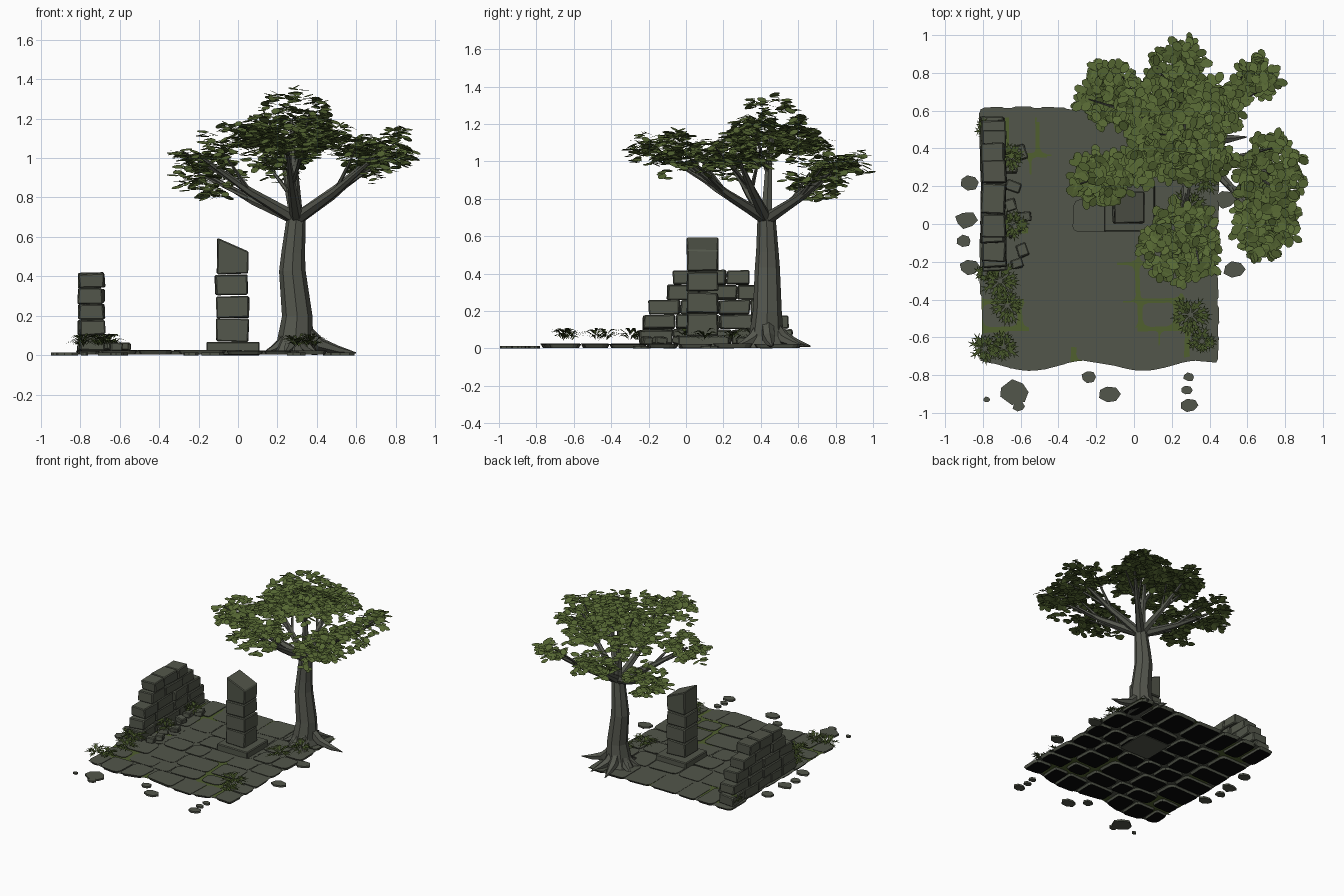
import bpy, bmesh, math, random
from mathutils import Vector, Matrix, Euler

random.seed(7)
U = random.uniform
if "Cube" in bpy.data.objects:
    bpy.data.objects.remove(bpy.data.objects["Cube"])


def material(name, r, g, b):
    m = bpy.data.materials.new(name)
    m.use_nodes = True
    m.diffuse_color = (r, g, b, 1)
    m.node_tree.nodes["Principled BSDF"].inputs["Base Color"].default_value = (r, g, b, 1)
    return m


STONE = material("grey stone", 0.085, 0.093, 0.069)
DARK = material("dark underside", 0.002, 0.002, 0.002)
BARK = material("grey bark", 0.09, 0.095, 0.076)
LEAF = material("leaf green", 0.095, 0.14, 0.034)
FERN = material("fern green", 0.06, 0.09, 0.022)
MOSS = material("moss green", 0.08, 0.115, 0.028)


def finish(bm, name, *mats):
    mesh = bpy.data.meshes.new(name)
    bm.to_mesh(mesh)
    bm.free()
    ob = bpy.data.objects.new(name, mesh)
    bpy.context.collection.objects.link(ob)
    for m in mats:
        mesh.materials.append(m)


def block(bm, centre, size, turn=(0, 0, 0), drop=0, jitter=0.004, bevel=0.006):
    """Chipped stone block; drop lowers the top on the +x side."""
    tmp = bmesh.new()
    bmesh.ops.create_cube(tmp, size=1)
    for v in tmp.verts:
        low = drop if v.co.x > 0 and v.co.z > 0 else 0
        v.co = Vector([c * s + U(-jitter, jitter) for c, s in zip(v.co, size)])
        v.co.z -= low
    bmesh.ops.bevel(tmp, geom=tmp.edges[:], offset=bevel, segments=1, affect='EDGES')
    tmp.transform(Matrix.Translation(centre) @ Euler(turn).to_matrix().to_4x4())
    mesh = bpy.data.meshes.new("tmp")
    tmp.to_mesh(mesh)
    tmp.free()
    bm.from_mesh(mesh)
    bpy.data.meshes.remove(mesh)


def prism(bm, top, z0, z1, shrink=1.0):
    """Flat slab from an outline, with a narrower underside."""
    c = sum((Vector(p) for p in top), Vector((0, 0))) / len(top)
    up = [bm.verts.new((x, y, z1)) for x, y in top]
    down = [bm.verts.new((c.x + (x - c.x) * shrink, c.y + (y - c.y) * shrink, z0)) for x, y in top]
    bm.faces.new(up)
    base = bm.faces.new(down[::-1])
    for i in range(len(up)):
        j = (i + 1) % len(up)
        bm.faces.new((up[i], down[i], down[j], up[j]))
    return base


def tube(bm, path, radii, sides=7):
    """Tapered faceted limb along a path."""
    pts = [Vector(p) for p in path]
    rings = []
    for i, (p, r) in enumerate(zip(pts, radii)):
        d = pts[min(i + 1, len(pts) - 1)] - pts[max(i - 1, 0)]
        q = Vector((0, 0, 1)).rotation_difference(d)
        rings.append([bm.verts.new(p + q @ Vector((r * math.cos(a), r * math.sin(a), 0)))
                      for a in (math.tau * k / sides for k in range(sides))])
    for a, b in zip(rings, rings[1:]):
        for k in range(sides):
            n = (k + 1) % sides
            bm.faces.new((a[k], a[n], b[n], b[k]))
    bm.faces.new(rings[0][::-1])
    bm.faces.new(rings[-1])


def warp(x, y):
    """Uneven front and back edges of the floor."""
    wave = 0.027 * math.cos(10.5 * (x + 0.25)) if y < -0.65 else 0.006 * math.sin(8 * x)
    return x + 0.005 * math.sin(9 * y), y + wave


# Mossy places on the floor: x, y, radius
spots = [(-.6, .42, .16), (.1, -.42, .16), (-.28, -.71, .07), (.24, -.6, .12), (0, -.25, .1),
         (-.65, 0, .1), (-.7, -.5, .15), (-.12, .6, .1), (.4, .5, .12)]


def mossy(x, y):
    return any(math.hypot(x - a, y - b) < r for a, b, r in spots)


# Paving stones with clipped corners, set wider apart in the moss
rows = [0.62, 0.36, 0.14, -0.04, -0.21, -0.41, -0.56, -0.755]
cuts = [(-.67, -.51, -.34, -.1, .12, .3), (-.55, -.36, -.16, .1, .28), (-.53, -.33, -.12, .14, .3),
        (-.53, -.33, -.17, .03, .24), (-.52, -.28, .02, .25), (-.61, -.37, -.23, .03, .22),
        (-.7, -.51, -.32, -.06, .13, .28)]
bm = bmesh.new()
for y1, y0, inner in zip(rows, rows[1:], cuts):
    xs = (-0.82,) + inner + (0.45,)
    for x0, x1 in zip(xs, xs[1:]):
        l, r, b, t = [s * (U(.009, .016) if mossy(x, y) else U(.003, .006)) + e for s, e, x, y in (
            (1, x0, x0, (y0 + y1) / 2), (-1, x1, x1, (y0 + y1) / 2),
            (1, y0, (x0 + x1) / 2, y0), (-1, y1, (x0 + x1) / 2, y1))]
        outline = []
        for x, y, sx, sy in ((l, b, 1, 1), (r, b, -1, 1), (r, t, -1, -1), (l, t, 1, -1)):
            c = U(.018, .04)
            arc = [(x + sx * c, y), (x + sx * c * .3, y + sy * c * .3), (x, y + sy * c)]
            outline += arc[::-1] if sx == sy else arc
        base = prism(bm, [warp(*p) for p in outline], 0.003, U(0.021, 0.026), 0.88)
        base.material_index = 1
finish(bm, "paving_stones", STONE, DARK)

# Bedding between the stones, mossy in places
bm = bmesh.new()
bmesh.ops.create_grid(bm, x_segments=50, y_segments=54, size=0.5)
for v in bm.verts:
    x, y = warp(v.co.x * 1.25 - 0.185, v.co.y * 1.36 - 0.07)
    v.co = (x, y, 0.018)
for f in bm.faces:
    p = f.calc_center_median()
    f.material_index = mossy(p.x, p.y)
finish(bm, "floor_bedding", STONE, MOSS)

# Broken wall, stepped at both ends
bm = bmesh.new()
courses = [(-.25, .57), (-.23, .55), (-.2, .5), (-.1, .43), (-.07, .34)]
for i, (a, b) in enumerate(courses):
    n = 5 - (i + 1) // 2
    edges = [a + (b - a) * (k + (U(-.15, .15) if 0 < k < n else 0)) / n for k in range(n + 1)]
    for y0, y1 in zip(edges, edges[1:]):
        block(bm, (-0.745 + U(-.006, .006), (y0 + y1) / 2, 0.063 + 0.079 * i),
              (0.125, y1 - y0 - 0.004, 0.076), (U(-.03, .03), U(-.03, .03), U(-.05, .05)))
finish(bm, "ruined_wall", STONE)

# Fallen bricks beside the wall
bm = bmesh.new()
for x, y in [(-.64, -.03), (-.58, .04), (-.59, -.14), (-.64, .2), (-.6, .38), (-.65, .3), (-.66, .1), (-.62, -.21)]:
    block(bm, (x, y, 0.042), (U(.06, .08), U(.05, .08), 0.04), (U(-.1, .1), U(-.1, .1), U(-.6, .6)))
finish(bm, "fallen_bricks", STONE)

# Pillar with a plinth and a slanted broken top
bm = bmesh.new()
block(bm, (-0.025, 0.095, 0.034), (0.27, 0.27, 0.068), jitter=0.001)
for z0, z1, dx in [(.07, .185, .0), (.19, .30, .004), (.305, .41, -.003)]:
    block(bm, (-0.03 + dx, 0.088, (z0 + z1) / 2), (0.165, 0.165, z1 - z0), (0, U(-.02, .02), U(-.03, .03)))
block(bm, (-0.027, 0.088, 0.505), (0.158, 0.165, 0.185), drop=0.07)
finish(bm, "broken_pillar", STONE)

# Loose flat stones around the floor
bm = bmesh.new()
for x, y, r in [(-.78, -.93, .02), (-.63, -.89, .08), (-.61, -.965, .035), (-.24, -.81, .04), (-.13, -.9, .06),
                (.29, -.81, .03), (.28, -.88, .032), (.29, -.96, .05), (.53, -.24, .06), (.48, .13, .06),
                (-.87, .22, .055), (-.89, .02, .06), (-.9, -.09, .04), (-.87, -.23, .055)]:
    ring = [(x + r * U(.8, 1.1) * math.cos(a), y + 0.8 * r * U(.8, 1.1) * math.sin(a))
            for a in (math.tau * k / 7 for k in range(7))]
    prism(bm, ring, 0, 0.014)
finish(bm, "loose_stones", STONE)

# Trunk and spreading roots
bm = bmesh.new()
tube(bm, [(.285, .43, .01), (.29, .43, .07), (.3, .435, .2), (.275, .435, .43), (.28, .435, .52), (.297, .43, .72)],
     [.12, .092, .077, .067, .06, .047], 8)
for a, reach in [(.1, .31), (1.1, .23), (1.75, .24), (2.7, .18), (3.5, .17), (4.4, .17), (5.3, .2)]:
    c, s = math.cos(a), math.sin(a)
    tube(bm, [(.29 + c * d * reach, .43 + s * d * reach, z) for d, z in [(.15, .13), (.4, .055), (.7, .027), (1, .012)]],
         [.035, .035, .022, .003], 6)
finish(bm, "trunk_and_roots", BARK)

# Leaf clusters: centre, radius, half height, tuft count; the first ones end a limb
limbs = [(-.13, .69, .9, .19, .13, 29), (.23, .82, .97, .18, .11, 26), (.65, .78, .95, .13, .08, 14),
         (-.18, .24, 1.0, .18, .12, 27), (.25, -.1, 1.05, .24, .13, 42), (.69, 0, 1.0, .2, .11, 30),
         (.72, .27, 1.04, .22, .11, 34)]
fill = [(.27, .45, 1.2, .24, .13, 40), (.08, .58, 1.1, .2, .1, 28), (.44, .62, 1.09, .18, .1, 26),
        (.1, .36, 1.1, .18, .09, 22), (.4, .35, 1.14, .14, .08, 14)]
bm = bmesh.new()
start = Vector((.297, .43, .69))
for x, y, z, r, h, n in limbs + fill[:1]:
    end = Vector((x, y, z))
    mid = start.lerp(end, 0.5) + Vector((0, 0, -0.015))
    tube(bm, [start, mid, end], [.034, .022, .008], 6)
    a = U(0, math.tau)
    for turn in (0, 2.5):
        side = Vector((math.cos(a + turn), math.sin(a + turn), 0)) * r * .6
        tube(bm, [mid, end + side + Vector((0, 0, h * .3))], [.013, .004], 5)
finish(bm, "branches", BARK)


def leaf(bm, centre, yaw, pitch, length, width):
    m = Matrix.Translation(centre) @ Euler((U(-.35, .35), pitch, yaw)).to_matrix().to_4x4()
    bm.faces.new([bm.verts.new(m @ Vector((length * math.cos(a), width * math.sin(a), 0)))
                  for a in (math.tau * k / 8 for k in range(8))])


# Tufts of oval leaves spread over each cluster
bm = bmesh.new()
for x, y, z, r, h, n in limbs + fill:
    for i in range(n):
        d, a = math.sqrt((i + .5) / n) * (r - .035), i * 2.4
        dome = h * (1 - .8 * (d / r) ** 2)
        c = Vector((x + d * math.cos(a), y + d * math.sin(a), z + dome * U(-.6, 1) + U(-.04, .02)))
        for k in range(7):
            t = U(0, math.tau)
            off = Vector((math.cos(t), math.sin(t), 0)) * U(.015, .042)
            leaf(bm, c + off + Vector((0, 0, U(-.025, .025))), t, U(-.15, .5), U(.027, .036), U(.019, .025))
finish(bm, "tree_leaves", LEAF)

# Ferns: flat rosettes of feathered fronds
bm = bmesh.new()
up = Vector((0, 0, 1))
for x, y, r in [(-.79, -.66, .09), (-.69, -.65, .09), (-.67, -.43, .11), (-.71, -.3, .11), (-.79, -.26, .06),
                (-.64, 0, .09), (-.65, .36, .09), (-.78, .5, .07), (.3, -.48, .11), (.36, -.62, .08),
                (.3, .1, .11), (.38, .25, .1)]:
    base = Vector((x, y, 0))
    for k in range(16):
        a, s, lift = k * 2.4, r * U(.7, 1.1), U(.065, .11)
        u, w = Vector((math.cos(a), math.sin(a), 0)), Vector((-math.sin(a), math.cos(a), 0)) * .009
        tips = [base + u * .01 + up * (lift - .025), base + u * s * .5 + w + up * lift,
                base + u * s + up * (lift - .01), base + u * s * .5 - w + up * lift]
        bm.faces.new([bm.verts.new(p) for p in tips])
        for side in (-1, 1):
            for along in (.3, .55):
                q = base + u * s * along + up * lift
                bm.faces.new([bm.verts.new(p) for p in (q, q + u * s * .15, q + u * s * .32 + w * side * 2.8)])
finish(bm, "ferns", FERN)
